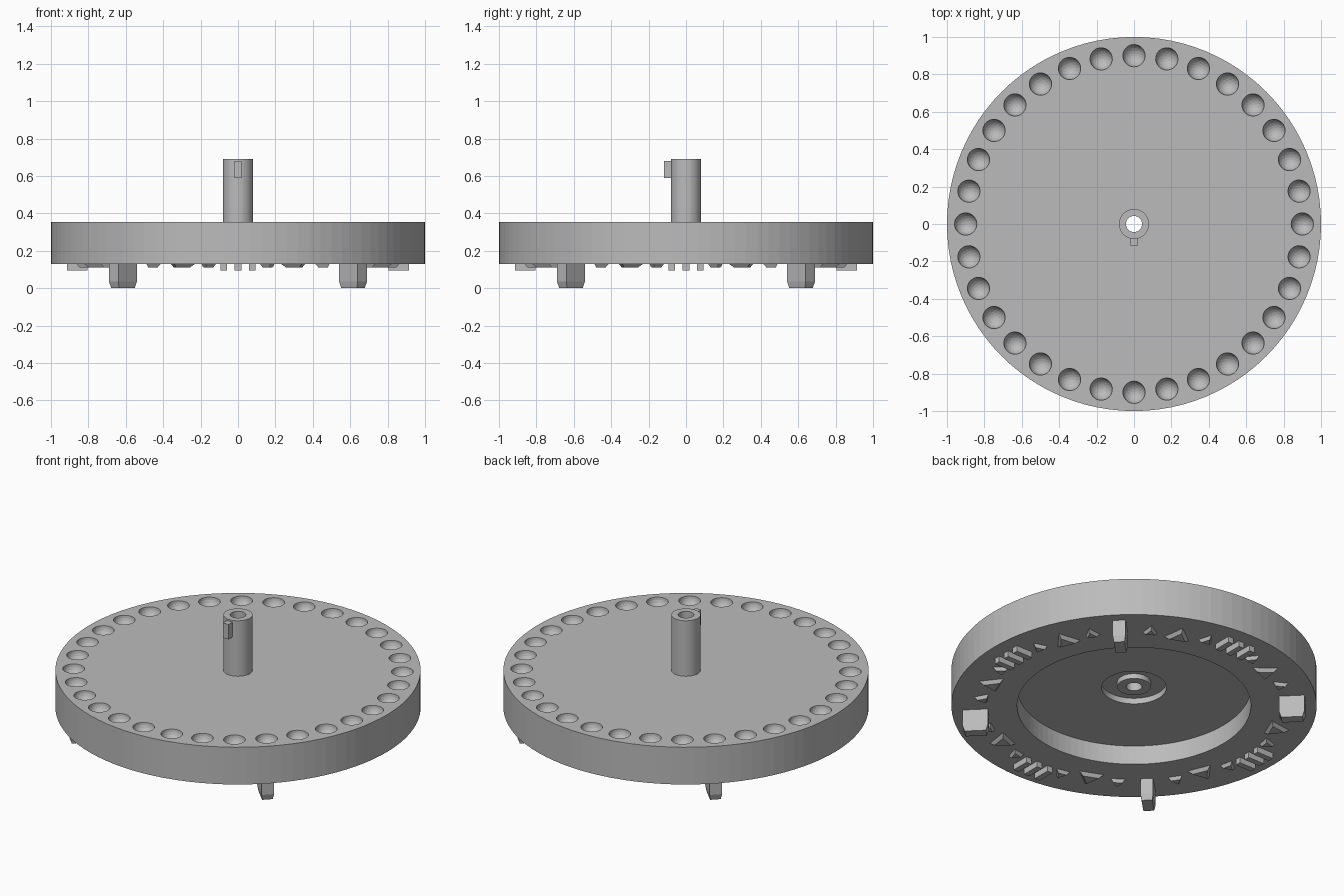
import bpy, bmesh, math
from mathutils import Matrix, Vector

cube = bpy.data.objects.get("Cube")
if cube:
    bpy.data.objects.remove(cube, do_unlink=True)

grey = bpy.data.materials.new("plain grey")
grey.use_nodes = True
grey.diffuse_color = (0.5, 0.5, 0.5, 1)
grey.node_tree.nodes["Principled BSDF"].inputs["Base Color"].default_value = (0.5, 0.5, 0.5, 1)

TOP, BASE = 0.355, 0.13


def make_object(name, bm):
    bmesh.ops.recalc_face_normals(bm, faces=bm.faces)
    mesh = bpy.data.meshes.new(name)
    bm.to_mesh(mesh)
    bm.free()
    mesh.materials.append(grey)
    obj = bpy.data.objects.new(name, mesh)
    bpy.context.collection.objects.link(obj)
    return obj


def around(degrees, radius, z):
    """Frame whose local x points outward at an angle around the dial."""
    return Matrix.Rotation(math.radians(degrees), 4, "Z") @ Matrix.Translation((radius, 0, z))


def add_prism(bm, outline, shrink, z0, z1, matrix):
    """Prism hanging from z1 to z0, its lower outline scaled by shrink."""
    low = [bm.verts.new(matrix @ Vector((x * shrink, y * shrink, z0))) for x, y in outline]
    high = [bm.verts.new(matrix @ Vector((x, y, z1))) for x, y in outline]
    n = len(outline)
    bm.faces.new(low)
    bm.faces.new(high)
    for i in range(n):
        j = (i + 1) % n
        bm.faces.new((low[i], low[j], high[j], high[i]))


def box_outline(length, width):
    a, b = length / 2, width / 2
    return [(-a, -b), (a, -b), (a, b), (-a, b)]


# Dial with hollow shaft on top and stepped recess underneath, turned in one piece
profile = [(0.043, 0.69), (0.08, 0.69), (0.08, TOP), (1, TOP), (1, BASE), (0.64, BASE),
           (0.64, 0.245), (0.178, 0.245), (0.178, 0.28), (0.092, 0.28), (0.092, 0.25), (0.043, 0.25)]
SIDES = 96
bm = bmesh.new()
rings = []
for i in range(SIDES):
    turn = Matrix.Rotation(math.tau * i / SIDES, 4, "Z")
    rings.append([bm.verts.new(turn @ Vector((r, 0, z))) for r, z in profile])
for i in range(SIDES):
    a, b = rings[i], rings[(i + 1) % SIDES]
    for k in range(len(profile)):
        m = (k + 1) % len(profile)
        bm.faces.new((a[k], a[m], b[m], b[k]))
dial = make_object("dial", bm)

# Round dimples around the rim
bm = bmesh.new()
for i in range(32):
    bmesh.ops.create_icosphere(bm, subdivisions=3, radius=0.06,
                               matrix=around(i * 360 / 32, 0.9, TOP + 0.001))
cutter = make_object("dimple_cutter", bm)
cutter.hide_render = True
cutter.hide_viewport = True
cut = dial.modifiers.new("dimples", "BOOLEAN")
cut.operation = "DIFFERENCE"
cut.solver = "EXACT"
cut.object = cutter

# Key at the top of the shaft
bm = bmesh.new()
add_prism(bm, box_outline(0.045, 0.038), 1, 0.59, 0.68, around(-90, 0.0945, 0))
make_object("shaft_key", bm)

# Four radial feet with tapered tips
foot = box_outline(0.14, 0.07)
for i, side in enumerate(("back_left", "back_right", "front_right", "front_left")):
    bm = bmesh.new()
    place = around(45 + 90 * i, 0.87, 0)
    add_prism(bm, foot, 1, 0.035, BASE + 0.01, place)
    add_prism(bm, foot, 0.84, 0, 0.035, place)
    make_object("foot_" + side, bm)

# Raised bevelled triangles pointing outward
large, small = bmesh.new(), bmesh.new()
for i in range(32):
    if i % 4 == 0:
        continue
    if i % 4 == 2:
        bm, radius, half, height = large, 0.81, 0.07, 0.12
    else:
        bm, radius, half, height = small, 0.83, 0.04, 0.075
    outline = [(-height / 3, -half), (height * 2 / 3, 0), (-height / 3, half)]
    add_prism(bm, outline, 0.65, 0.11, BASE, around(i * 360 / 32, radius, 0))
make_object("large_triangles", large)
make_object("small_triangles", small)

# Raised plain bars at the four quarter points
bm = bmesh.new()
for i in range(4):
    for offset in (-0.075, 0, 0.075):
        add_prism(bm, box_outline(0.11, 0.035), 1, 0.095, BASE + 0.005,
                  around(90 * i, 0.86, 0) @ Matrix.Translation((0, offset, 0)))
make_object("quarter_bars", bm)
